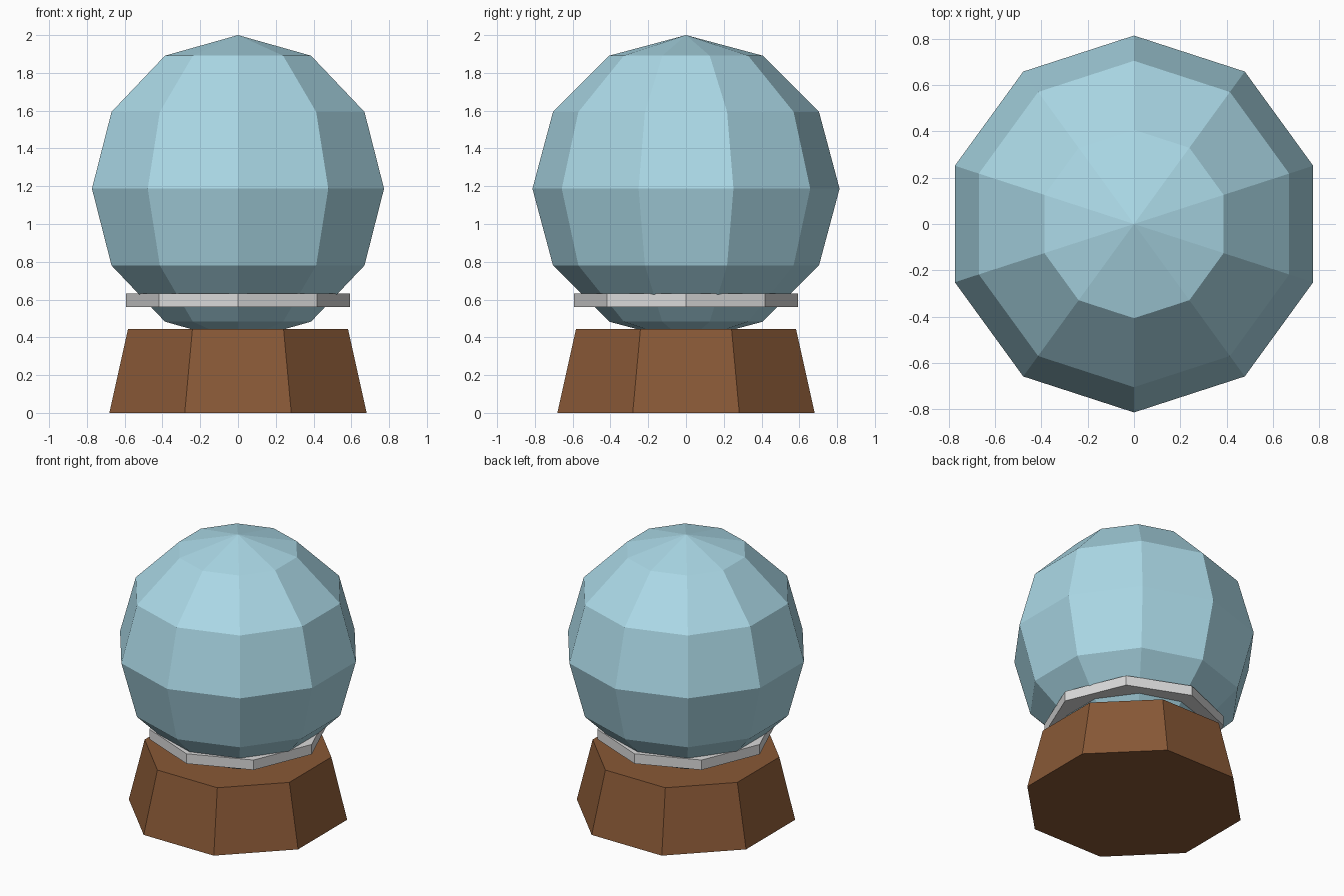
import bpy
import bmesh
from math import sin, cos, pi, radians

cube = bpy.data.objects.get("Cube")
if cube:
    bpy.data.objects.remove(cube, do_unlink=True)


def make_material(name, srgb):
    color = [((c / 255 + 0.055) / 1.055) ** 2.4 for c in srgb] + [1.0]
    mat = bpy.data.materials.new(name)
    mat.use_nodes = True
    mat.diffuse_color = color
    mat.node_tree.nodes["Principled BSDF"].inputs["Base Color"].default_value = color
    return mat


def lathe(name, profile, sides, start, mat):
    """Faceted solid of revolution from (radius, z) points, bottom to top."""
    bm = bmesh.new()
    rings = []
    for r, z in profile:
        count = sides if r > 1e-4 else 1
        rings.append([bm.verts.new((r * cos(start + 2 * pi * i / sides),
                                    r * sin(start + 2 * pi * i / sides), z))
                      for i in range(count)])
    for low, high in zip(rings, rings[1:]):
        for i in range(sides):
            j = i + 1
            corners = [low[i % len(low)], low[j % len(low)],
                       high[j % len(high)], high[i % len(high)]]
            bm.faces.new(list(dict.fromkeys(corners)))
    # Flat end caps
    for ring in (rings[0], rings[-1]):
        if len(ring) > 1:
            bm.faces.new(ring)
    bmesh.ops.recalc_face_normals(bm, faces=bm.faces)
    mesh = bpy.data.meshes.new(name)
    bm.to_mesh(mesh)
    bm.free()
    mesh.materials.append(mat)
    obj = bpy.data.objects.new(name, mesh)
    bpy.context.collection.objects.link(obj)
    return obj


glass = make_material("pale blue glass", (172, 218, 232))
metal = make_material("light grey metal", (218, 218, 218))
wood = make_material("brown wood", (136, 88, 54))

# Tapered octagonal base
lathe("base", [(0.737, 0), (0.63, 0.445)], 8, radians(22.5), wood)

# Octagonal collar around the globe
lathe("collar", [(0.593, 0.56), (0.593, 0.632)], 8, 0, metal)

# Ten-sided globe
R = 0.813
globe_profile = [(R * sin(pi * k / 6), 2 - R - R * cos(pi * k / 6)) for k in range(7)]
lathe("globe", globe_profile, 10, radians(90), glass)
